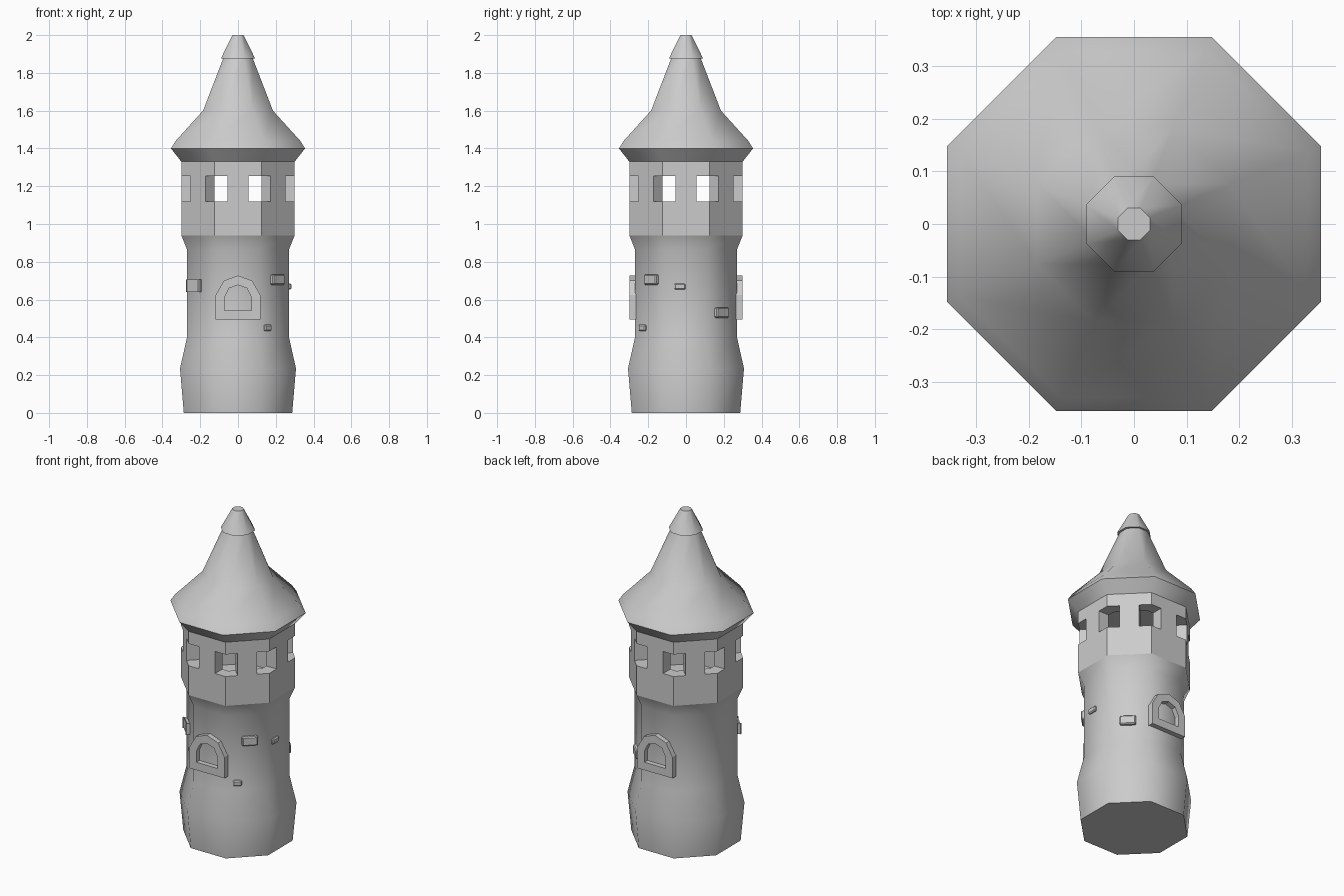
import bpy, bmesh, math
from mathutils import Matrix, Vector

if "Cube" in bpy.data.objects:
    bpy.data.objects.remove(bpy.data.objects["Cube"])

SIDES = 8
K = 1 / math.cos(math.pi / SIDES)


def finish(name, bm, smooth=None):
    bmesh.ops.recalc_face_normals(bm, faces=bm.faces)
    me = bpy.data.meshes.new(name)
    bm.to_mesh(me)
    bm.free()
    ob = bpy.data.objects.new(name, me)
    bpy.context.collection.objects.link(ob)
    if smooth:
        bpy.ops.object.select_all(action='DESELECT')
        ob.select_set(True)
        bpy.context.view_layer.objects.active = ob
        bpy.ops.object.shade_smooth_by_angle(angle=math.radians(smooth))
    return ob


def octagon_loft(name, profile, closed=False, smooth=None):
    """Octagonal rings from (flat-side radius, height) pairs."""
    bm = bmesh.new()
    rings = []
    for r, z in profile:
        angles = [(i + 0.5) * math.tau / SIDES for i in range(SIDES)]
        rings.append([bm.verts.new((r * K * math.cos(a), r * K * math.sin(a), z)) for a in angles])
    pairs = list(zip(rings, rings[1:]))
    if closed:
        pairs.append((rings[-1], rings[0]))
    else:
        bm.faces.new(rings[0])
        bm.faces.new(rings[-1])
    for lo, hi in pairs:
        for i in range(SIDES):
            j = (i + 1) % SIDES
            bm.faces.new((lo[i], lo[j], hi[j], hi[i]))
    return finish(name, bm, smooth)


def wall_block(name, angle, inner, outer, offset, width, z0, z1, bevel=0):
    """Box sitting on the wall that faces the given angle."""
    bm = bmesh.new()
    bmesh.ops.create_cube(bm, size=1)
    bm.transform(Matrix.Rotation(math.radians(angle), 4, 'Z')
                 @ Matrix.Translation(((inner + outer) / 2, offset, (z0 + z1) / 2))
                 @ Matrix.Diagonal((outer - inner, width, z1 - z0, 1)))
    if bevel:
        bmesh.ops.bevel(bm, geom=bm.edges[:], offset=bevel, segments=1, affect='EDGES')
    return finish(name, bm)


def arch_frame(name, side):
    """Raised arched window surround; side -1 is front, 1 is back."""
    def arch(w, z0, z1, sw, z2, top):
        return [(-w, z0), (w, z0), (w, z1), (sw, z2), (0, top), (-sw, z2), (-w, z1)]
    outer = arch(0.118, 0.495, 0.625, 0.075, 0.70, 0.727)
    inner = arch(0.072, 0.543, 0.61, 0.047, 0.66, 0.677)
    bm = bmesh.new()
    loops = [[bm.verts.new((x, side * y, z)) for x, z in pts]
             for pts, y in ((outer, 0.25), (outer, 0.30), (inner, 0.30), (inner, 0.25))]
    n = len(outer)
    for a, b in zip(loops, loops[1:] + loops[:1]):
        for i in range(n):
            j = (i + 1) % n
            bm.faces.new((a[i], a[j], b[j], b[i]))
    return finish(name, bm)


# Tower shaft
octagon_loft("tower_body", [(0.287, 0), (0.307, 0.235), (0.27, 0.40), (0.27, 0.865), (0.30, 0.94)],
             smooth=50)

# Lookout room: parapet, lintel and piers leaving openings at the corners
octagon_loft("parapet", [(0.30, 0.94), (0.30, 1.12), (0.23, 1.12), (0.23, 0.94)], closed=True)
octagon_loft("lintel", [(0.30, 1.255), (0.30, 1.34), (0.23, 1.34), (0.23, 1.255)], closed=True)
for i in range(SIDES):
    wall_block(f"pier_{i + 1}", i * 45, 0.23, 0.30, 0, 0.11, 1.12, 1.255)

# Roof and its cap
octagon_loft("roof", [(0.30, 1.33), (0.355, 1.40), (0.33, 1.44), (0.185, 1.60), (0.075, 1.885)],
             smooth=50)
octagon_loft("roof_cap", [(0.09, 1.877), (0.03, 2.0)], smooth=50)

# Arched windows, front and back
arch_frame("front_window_frame", -1)
arch_frame("back_window_frame", 1)

# Loose bricks: wall angle, outer reach, offset, width, bottom, top
bricks = [(-45, 0.29, 0.018, 0.09, 0.678, 0.733), (-45, 0.282, -0.052, 0.05, 0.433, 0.467),
          (45, 0.29, -0.01, 0.09, 0.503, 0.558), (225, 0.29, -0.047, 0.09, 0.645, 0.70),
          (0, 0.282, -0.032, 0.06, 0.652, 0.685)]
for i, (a, out, off, w, z0, z1) in enumerate(bricks):
    wall_block(f"brick_{i + 1}", a, 0.25, out, off, w, z0, z1, bevel=0.006)
